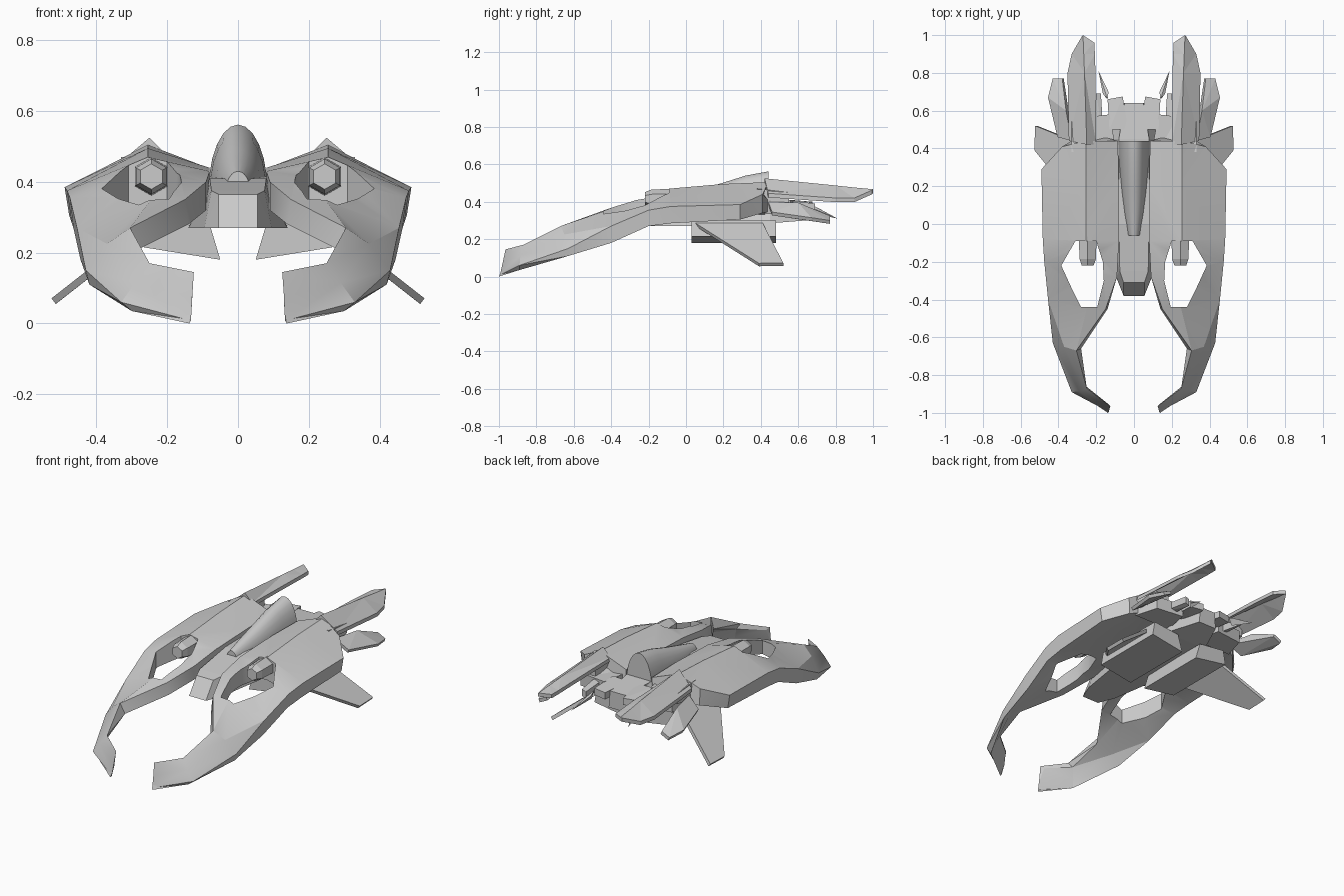
import bpy, bmesh, math
from mathutils import Vector

old = bpy.data.objects.get("Cube")
if old:
    bpy.data.objects.remove(old, do_unlink=True)

grey = bpy.data.materials.new("hull grey")
grey.diffuse_color = (0.6, 0.6, 0.6, 1)
grey.use_nodes = True
grey.node_tree.nodes["Principled BSDF"].inputs["Base Color"].default_value = (0.6, 0.6, 0.6, 1)


def finish(name, bm, mirror=True, smooth=None):
    bmesh.ops.recalc_face_normals(bm, faces=bm.faces)
    mesh = bpy.data.meshes.new(name)
    bm.to_mesh(mesh)
    bm.free()
    mesh.materials.append(grey)
    obj = bpy.data.objects.new(name, mesh)
    bpy.context.collection.objects.link(obj)
    if smooth:
        select(obj)
        bpy.ops.object.shade_smooth_by_angle(angle=math.radians(smooth))
    if mirror:
        obj.modifiers.new("both sides", 'MIRROR')
    return obj


def select(obj):
    bpy.ops.object.select_all(action='DESELECT')
    obj.select_set(True)
    bpy.context.view_layer.objects.active = obj


def loft(name, rings, **kw):
    """Skin closed rings of points and cap both ends."""
    bm = bmesh.new()
    rows = [[bm.verts.new(p) for p in ring] for ring in rings]
    n = len(rows[0])
    for a, b in zip(rows, rows[1:]):
        for i in range(n):
            j = (i + 1) % n
            bm.faces.new((a[i], a[j], b[j], b[i]))
    bm.faces.new(rows[0])
    bm.faces.new(rows[-1])
    bmesh.ops.triangulate(bm, faces=[f for f in bm.faces if len(f.verts) == 4])
    return finish(name, bm, **kw)


def solid(name, points, **kw):
    """Convex block around the given points."""
    bm = bmesh.new()
    for p in points:
        bm.verts.new(p)
    res = bmesh.ops.convex_hull(bm, input=bm.verts)
    loose = [v for v in bm.verts if not v.link_faces]
    bmesh.ops.delete(bm, geom=loose, context='VERTS')
    bmesh.ops.dissolve_limit(bm, angle_limit=0.02, verts=bm.verts, edges=bm.edges)
    return finish(name, bm, **kw)


def slab(name, points, offset, **kw):
    d = Vector(offset)
    return solid(name, points + [Vector(p) + d for p in points], **kw)


# Hooked wing hulls: inner top, ridge, outer top, outer bottom, inner bottom, thickness
stations = [
    ((.125, -.965, .145), (.13, -.98, .075), (.133, -.995, .008), (.138, -1, 0), (.14, -.95, .13), .015),
    ((.25, -.87, .17), (.29, -.885, .115), (.33, -.89, .06), (.3, -.89, .035), (.265, -.85, .14), .035),
    ((.305, -.67, .27), (.37, -.65, .225), (.43, -.63, .15), (.42, -.63, .11), (.28, -.66, .21), .06),
    ((.15, -.45, .35), (.25, -.45, .345), (.455, -.4, .27), (.445, -.4, .18), (.14, -.45, .28), .08),
    ((.09, -.28, .4), (.25, -.25, .42), (.475, -.2, .355), (.465, -.2, .27), (.09, -.28, .32), .1),
    ((.08, -.09, .43), (.255, -.09, .47), (.483, -.08, .375), (.47, -.08, .285), (.085, -.09, .33), .13),
    ((.08, .2, .44), (.255, .2, .495), (.49, .29, .385), (.477, .29, .305), (.09, .2, .33), .15),
    ((.085, .44, .44), (.255, .44, .505), (.38, .41, .44), (.375, .41, .34), (.09, .44, .33), .15)]
rings = []
for it, ridge, ot, ob, ib, t in stations:
    mid = Vector(ridge) + Vector((0, t * .3, -t))
    rings.append([it, ridge, ot, ob, mid, ib])
wing = loft("wing_hulls", rings, mirror=False)

# Opening through each wing
outline = [(.165, -.2), (.16, -.3), (.195, -.44), (.28, -.44),
           (.33, -.34), (.385, -.22), (.31, -.09), (.2, -.09)]
cutter = loft("wing_opening_cutter", [[(x, y, z) for x, y in outline] for z in (0, .8)], mirror=False)
cutter.hide_render = True
cut = wing.modifiers.new("opening", 'BOOLEAN')
cut.operation, cut.solver, cut.object = 'DIFFERENCE', 'EXACT', cutter
select(wing)
bpy.ops.object.modifier_apply(modifier="opening")
bpy.data.objects.remove(cutter, do_unlink=True)
bpy.ops.object.shade_smooth_by_angle(angle=math.radians(20))
wing.modifiers.new("both sides", 'MIRROR')


# Six-sided guns in the openings
def hexagon(y, r, x=.245, z=.415):
    return [(x + r * math.sin(i * math.pi / 3), y, z + r * math.cos(i * math.pi / 3)) for i in range(6)]


loft("guns", [hexagon(-.22, .036), hexagon(-.185, .05), hexagon(-.08, .054), hexagon(-.05, .054)])

# Central fuselage: y bottom, y top, half widths bottom and top, heights bottom and top
body = []
for yb, yt, wb, wt, zb, zt in [(-.38, -.31, .055, .055, .27, .365), (-.28, -.25, .095, .075, .27, .375),
                               (0, 0, .14, .08, .27, .41), (.45, .45, .14, .08, .285, .415),
                               (.64, .64, .06, .05, .3, .4)]:
    body.append([(-wb, yb, zb), (wb, yb, zb), (wt, yt, zt), (-wt, yt, zt)])
loft("fuselage", body, mirror=False)

# Rounded canopy, cut off flat at the back
arches = []
for y, w, top in [(-.06, .035, .43), (.05, .054, .46), (.17, .068, .493), (.32, .08, .54), (.44, .084, .562)]:
    arches.append([(w * math.cos(math.pi * i / 12), y, .37 + (top - .37) * math.sin(math.pi * i / 12))
                   for i in range(13)])
loft("canopy", arches, mirror=False, smooth=40)

# Long ridged tail blades
blade = []
for inner, ridge, outer in [((.2, .42, .475), (.25, .42, .525), (.345, .44, .445)),
                            ((.204, .8, .465), (.262, .8, .487), (.352, .8, .42)),
                            ((.207, .9, .46), (.266, .9, .476), (.33, .9, .42)),
                            ((.21, .96, .458), (.27, 1, .467), (.275, .995, .462))]:
    blade.append([inner, ridge, outer] + [Vector(p) - Vector((0, 0, .022)) for p in (outer, ridge, inner)])
loft("tail_blades", blade)
solid("blade_mounts", [(x, y, z) for x in (.21, .33) for y, z in
                       ((.38, .36), (.38, .47), (.55, .39), (.55, .45))])

# Small drooping side feathers
slab("side_feathers", [(.33, .44, .40), (.36, .6, .395), (.38, .77, .325), (.43, .77, .3),
                       (.455, .67, .315), (.405, .46, .345)], (-.008, 0, -.018))

# Engine blocks and rear plates beside the tail
solid("engine_blocks", [(x, y, z) for x, y in ((.1, .42), (.34, .42), (.13, .58), (.3, .56))
                        for z in (.335, .41)])
slab("rear_struts", [(.16, .44, .41), (.21, .44, .42), (.2, .69, .39), (.175, .69, .38)], (0, 0, -.04))
slab("rear_plates", [(.03, .5, .41), (.13, .5, .415), (.14, .66, .4), (.06, .675, .4)], (0, 0, -.04))
solid("rear_spikes", [(.14, .66, .39), (.135, .7, .37), (.165, .69, .36), (.15, .67, .34), (.188, .81, .31)])

# Belly pods and the swept fins below them
solid("belly_pods", [(x, y, z) for y in (.03, .48) for x, z in
                     ((.05, .18), (.08, .28), (.25, .3), (.265, .215))])
slab("lower_fins", [(.24, .05, .27), (.24, .41, .27), (.512, .52, .057), (.515, .39, .055)], (.012, 0, .016))
